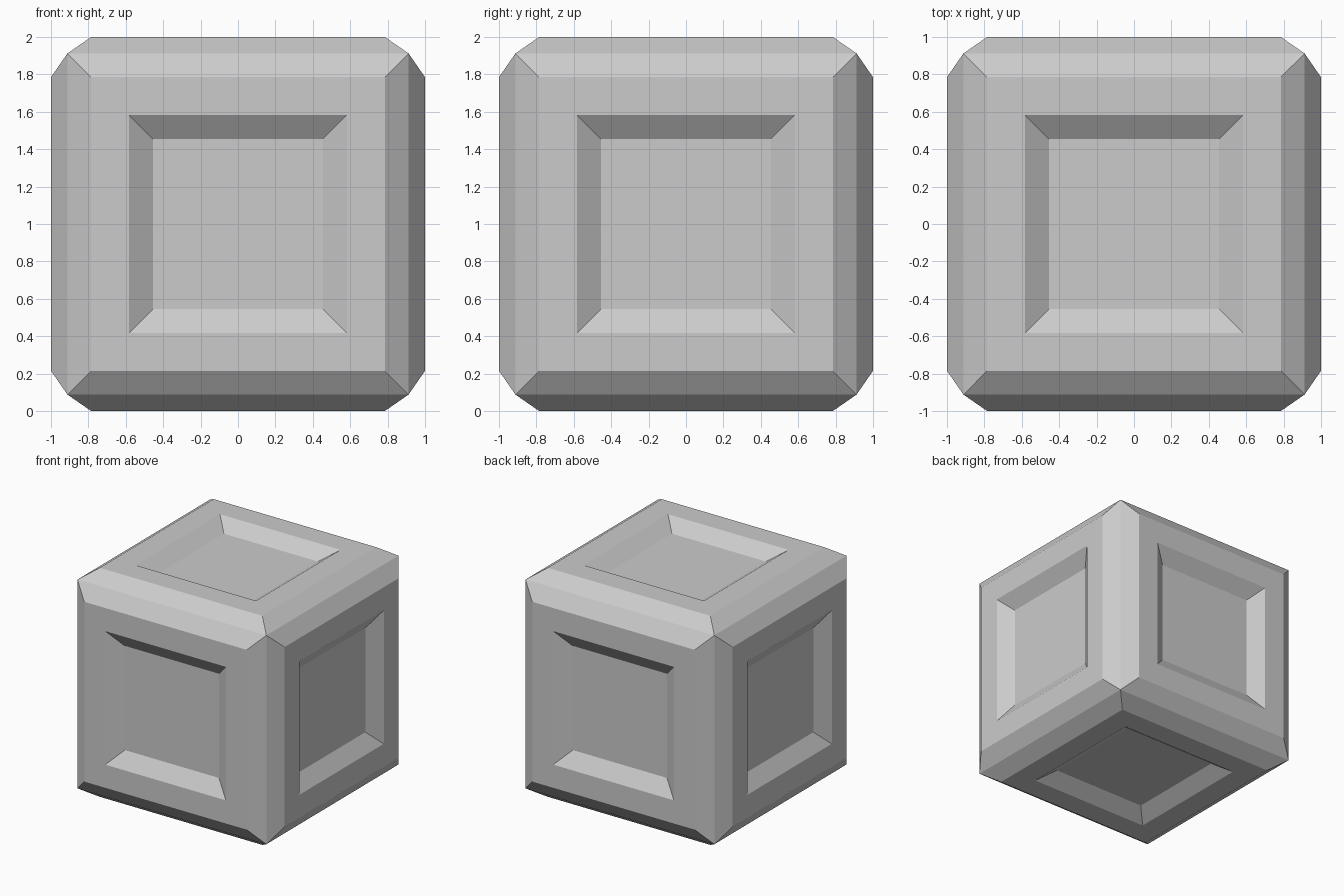
import bpy, bmesh
from mathutils import Matrix

if "Cube" in bpy.data.objects:
    bpy.data.objects.remove(bpy.data.objects["Cube"])

CORE = 0.912   # half size of the cube through the mid-bevel edges

bm = bmesh.new()
bmesh.ops.create_cube(bm, size=2 * CORE, matrix=Matrix.Translation((0, 0, 1)))
panels = bm.faces[:]


def step(thickness, depth):
    """Inset each panel on its own and move it along its normal."""
    bmesh.ops.inset_individual(bm, faces=panels, thickness=thickness,
                               depth=depth, use_even_offset=True)


step(0.127, 1 - CORE)      # bevelled raise up to the outer frame
step(0.202, 0)             # flat frame
step(0.128, -(1 - CORE))   # sloped walls down to the recessed panel

bm.normal_update()
mesh = bpy.data.meshes.new("panelled_crate")
bm.to_mesh(mesh)
bm.free()
bpy.context.collection.objects.link(bpy.data.objects.new("panelled_crate", mesh))
